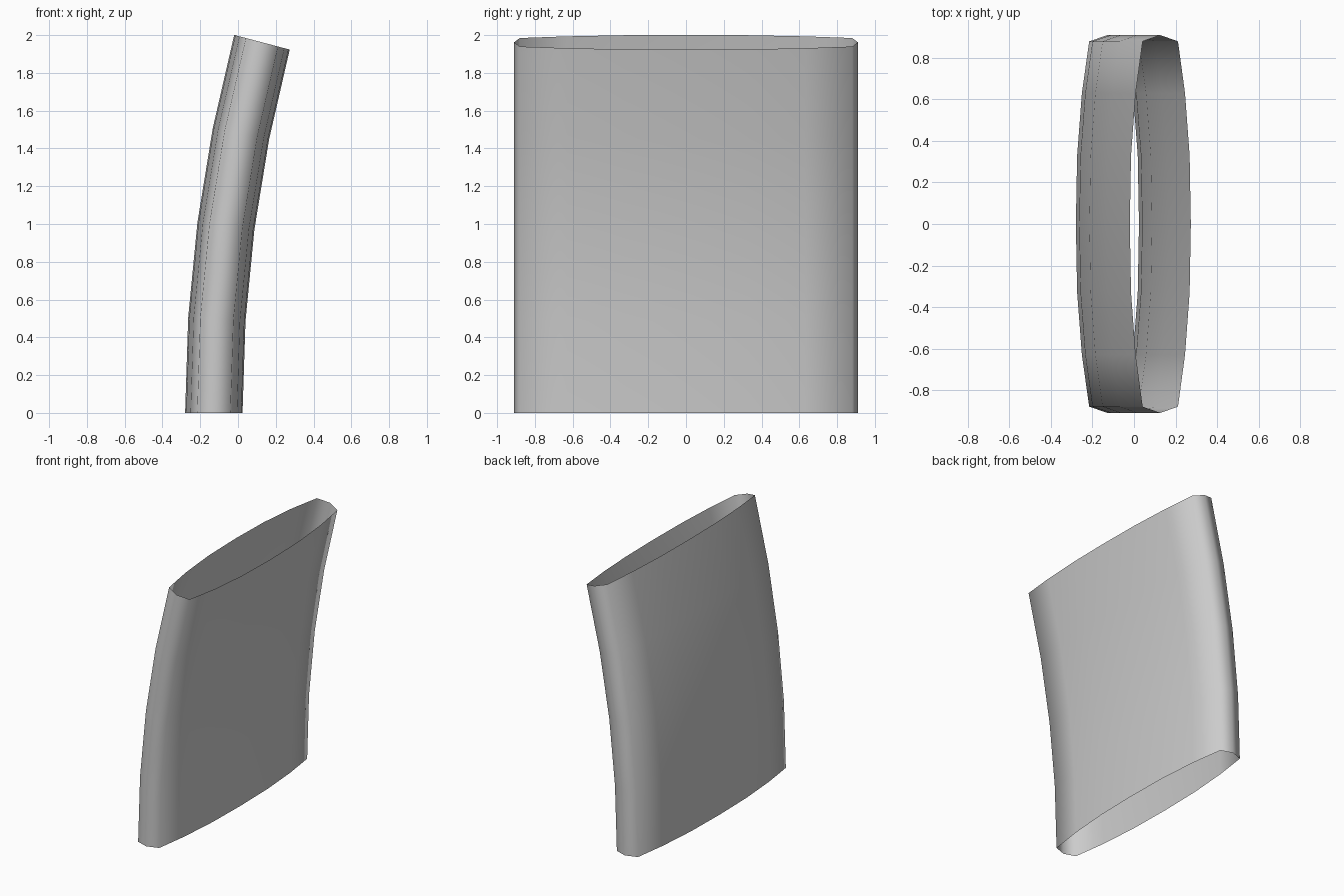
import bpy, bmesh
from math import sin, cos, radians

if "Cube" in bpy.data.objects:
    bpy.data.objects.remove(bpy.data.objects["Cube"])

BEND = radians(14.8)          # total lean at the top
HEIGHT_MID = 1.962            # height of the centre line
RADIUS = HEIGHT_MID / sin(BEND)
STEPS = 4

# Flattened oval section: one quarter, mirrored into a closed loop
quarter = [(0.152, 0.0), (0.146, 0.33), (0.123, 0.63), (0.088, 0.88), (0.0, 0.91)]
half = quarter + [(-x, y) for x, y in reversed(quarter[:-1])]
section = half + [(x, -y) for x, y in reversed(half[1:-1])]

# Sweep the section along a shallow arc, open at both ends
bm = bmesh.new()
rings = []
for i in range(STEPS + 1):
    a = BEND * i / STEPS
    cx, cz = RADIUS * (1 - cos(a)) - 0.128, RADIUS * sin(a)
    rings.append([bm.verts.new((cx + u * cos(a), y, cz - u * sin(a)))
                  for u, y in section])
n = len(section)
for low, high in zip(rings, rings[1:]):
    for j in range(n):
        k = (j + 1) % n
        face = bm.faces.new((low[j], low[k], high[k], high[j]))
        face.smooth = True

mesh = bpy.data.meshes.new("curved_sleeve")
bm.to_mesh(mesh)
bm.free()
sleeve = bpy.data.objects.new("curved_sleeve", mesh)
bpy.context.collection.objects.link(sleeve)
